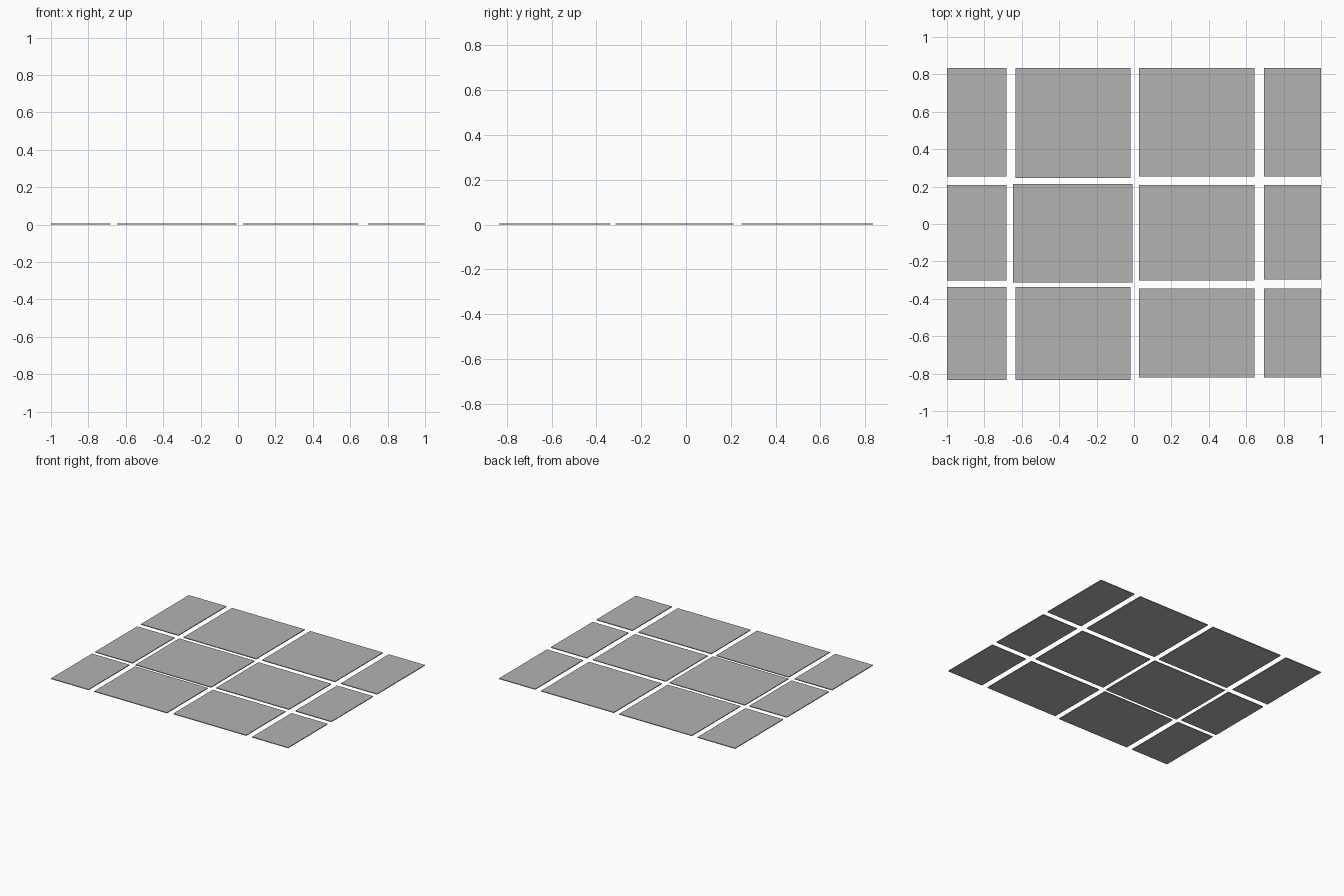
import bpy
import bmesh
from mathutils import Matrix, Vector

if "Cube" in bpy.data.objects:
    bpy.data.objects.remove(bpy.data.objects["Cube"])

THICKNESS = 0.006

# Mid-grey stone
stone = bpy.data.materials.new("stone")
stone.diffuse_color = (0.45, 0.45, 0.45, 1)
stone.use_nodes = True
stone.node_tree.nodes["Principled BSDF"].inputs["Base Color"].default_value = stone.diffuse_color


def slab(name, x0, x1, y0, y1):
    """Thin rectangular paving slab resting on z = 0."""
    bm = bmesh.new()
    size = Vector((x1 - x0, y1 - y0, THICKNESS))
    centre = Vector(((x0 + x1) / 2, (y0 + y1) / 2, THICKNESS / 2))
    bmesh.ops.create_cube(
        bm, size=1, matrix=Matrix.Translation(centre) @ Matrix.Diagonal(size).to_4x4())
    mesh = bpy.data.meshes.new(name)
    bm.to_mesh(mesh)
    bm.free()
    mesh.materials.append(stone)
    obj = bpy.data.objects.new(name, mesh)
    bpy.context.collection.objects.link(obj)


# Regular grid: column x ranges and row y ranges
columns = [(-1.0, -0.682), (-0.634, -0.018), (0.027, 0.644), (0.694, 1.0)]
rows = {"front": (-0.834, -0.338), "middle": (-0.302, 0.208), "back": (0.254, 0.834)}

# Slabs whose y range differs slightly from their row
y_changes = {
    ("front", 2): (-0.821, -0.344),
    ("front", 3): (-0.821, -0.344),
    ("middle", 3): (-0.298, 0.208),
    ("back", 1): (0.247, 0.834),
}

for row, y_range in rows.items():
    for i, x_range in enumerate(columns):
        # The second slab of the middle row is slightly oversized
        if (row, i) == ("middle", 1):
            x_range, y_range_i = (-0.648, -0.008), (-0.314, 0.213)
        else:
            y_range_i = y_changes.get((row, i), y_range)
        slab(f"{row}_slab_{i + 1}", *x_range, *y_range_i)
